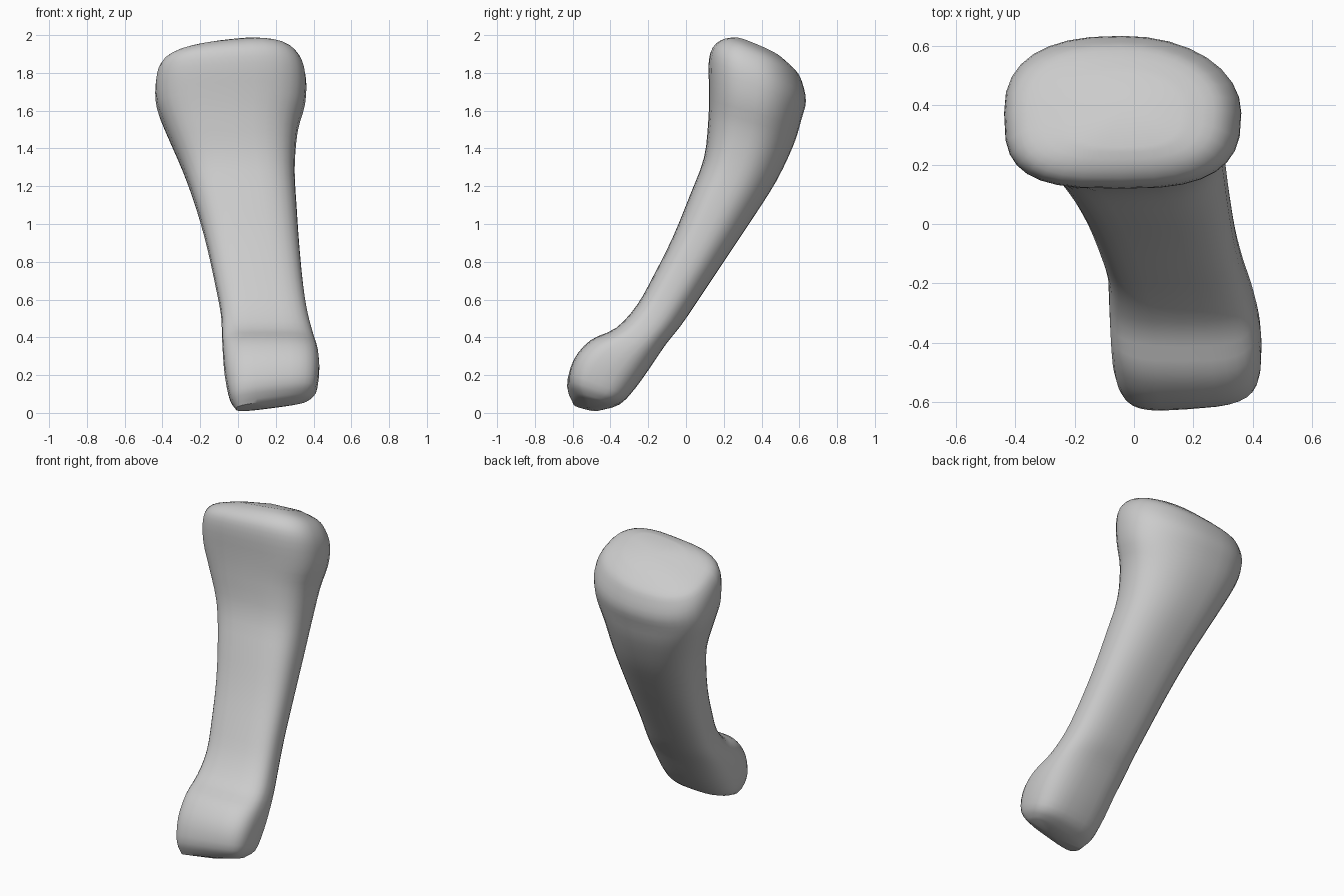
import bpy
import bmesh
from math import cos, sin, pi, radians, copysign

default_cube = bpy.data.objects.get("Cube")
if default_cube:
    bpy.data.objects.remove(default_cube, do_unlink=True)

SIDES = 32
STEPS = 3

# Sections from the head down to the foot:
# front y, front z, back y, back z, right x, left x, sideways tilt
SECTIONS = [
    (.26, 1.98, .51, 1.875, -.22, .16, .02),
    (.195, 1.97, .585, 1.805, -.36, .27, .03),
    (.14, 1.93, .615, 1.75, -.415, .33, .025),
    (.12, 1.85, .635, 1.65, -.437, .36, .02),
    (.122, 1.70, .61, 1.55, -.43, .355, .01),
    (.118, 1.55, .57, 1.42, -.38, .315, 0),
    (.095, 1.35, .48, 1.23, -.295, .30, 0),
    (.02, 1.15, .36, 1.04, -.225, .31, 0),
    (-.07, .93, .22, .83, -.165, .325, 0),
    (-.17, .73, .08, .62, -.12, .345, 0),
    (-.26, .57, -.025, .465, -.09, .37, 0),
    (-.37, .45, -.105, .365, -.085, .40, 0),
    (-.505, .385, -.19, .24, -.08, .425, 0),
    (-.595, .28, -.265, .135, -.07, .43, .01),
    (-.625, .15, -.345, .05, -.045, .415, .02),
    (-.585, .065, -.44, .025, -.01, .37, .025),
]


def spline(p0, p1, p2, p3, t):
    """Smooth interpolation between two neighbouring sections."""
    return [
        b + (c - a) * t / 2
        + (a - 2.5 * b + 2 * c - d / 2) * t * t
        + (1.5 * (b - c) + (d - a) / 2) * t ** 3
        for a, b, c, d in zip(p0, p1, p2, p3)
    ]


def rounded(value, power):
    return copysign(abs(value) ** (2 / power), value)


def corner_power(front, left, lowness):
    """Squareness of each corner: full in front, round at the back left."""
    if front:
        power = 2.8 if left else 3.2
    else:
        power = 2.05 if left else 2.5
    return power + (1 if left else 0.4) * lowness ** 3


def make_ring(bm, section, lowness):
    """Rounded outline of one section."""
    front_y, front_z, back_y, back_z, right, left, tilt = section
    ring = []
    for i in range(SIDES):
        angle = 2 * pi * i / SIDES
        power = corner_power(sin(angle) > 0, cos(angle) > 0, lowness)
        across = rounded(cos(angle), power)
        depth = rounded(sin(angle), power)
        x = (left + right) / 2 + across * (left - right) / 2
        y = (front_y + back_y) / 2 + depth * (front_y - back_y) / 2
        z = (front_z + back_z) / 2 + depth * (front_z - back_z) / 2
        # The foot leans forward as well as down on its right side
        y += tilt * across * lowness ** 3
        ring.append(bm.verts.new((x, y, z + tilt * across)))
    return ring


def close_end(bm, ring, offset):
    """Shallow dome over an open end."""
    centre = [sum(v.co[k] for v in ring) / SIDES + offset[k] for k in range(3)]
    tip = bm.verts.new(centre)
    for i in range(SIDES):
        bm.faces.new((ring[i], ring[(i + 1) % SIDES], tip))


# Loft the bone
bm = bmesh.new()
rings = []
last = len(SECTIONS) - 1
for n in range(last):
    around = [SECTIONS[min(max(n + k, 0), last)] for k in (-1, 0, 1, 2)]
    for s in range(STEPS):
        t = s / STEPS
        rings.append(make_ring(bm, spline(*around, t), (n + t) / last))
rings.append(make_ring(bm, SECTIONS[last], 1))

for upper, lower in zip(rings, rings[1:]):
    for i in range(SIDES):
        j = (i + 1) % SIDES
        bm.faces.new((upper[i], upper[j], lower[j], lower[i]))
close_end(bm, rings[0], (0, .01, .012))
close_end(bm, rings[-1], (0, 0, -.018))
bmesh.ops.recalc_face_normals(bm, faces=bm.faces)

mesh = bpy.data.meshes.new("bone_shaft")
bm.to_mesh(mesh)
bm.free()
bone = bpy.data.objects.new("bone_shaft", mesh)
bpy.context.collection.objects.link(bone)

# Single pale grey colour
grey = bpy.data.materials.new("pale_grey")
grey.use_nodes = True
colour = (.6, .6, .6, 1)
grey.diffuse_color = colour
grey.node_tree.nodes["Principled BSDF"].inputs["Base Color"].default_value = colour
mesh.materials.append(grey)

# Smooth shading, crisp only at strong edges
bpy.ops.object.select_all(action='DESELECT')
bone.select_set(True)
bpy.context.view_layer.objects.active = bone
bpy.ops.object.shade_smooth_by_angle(angle=radians(35))
